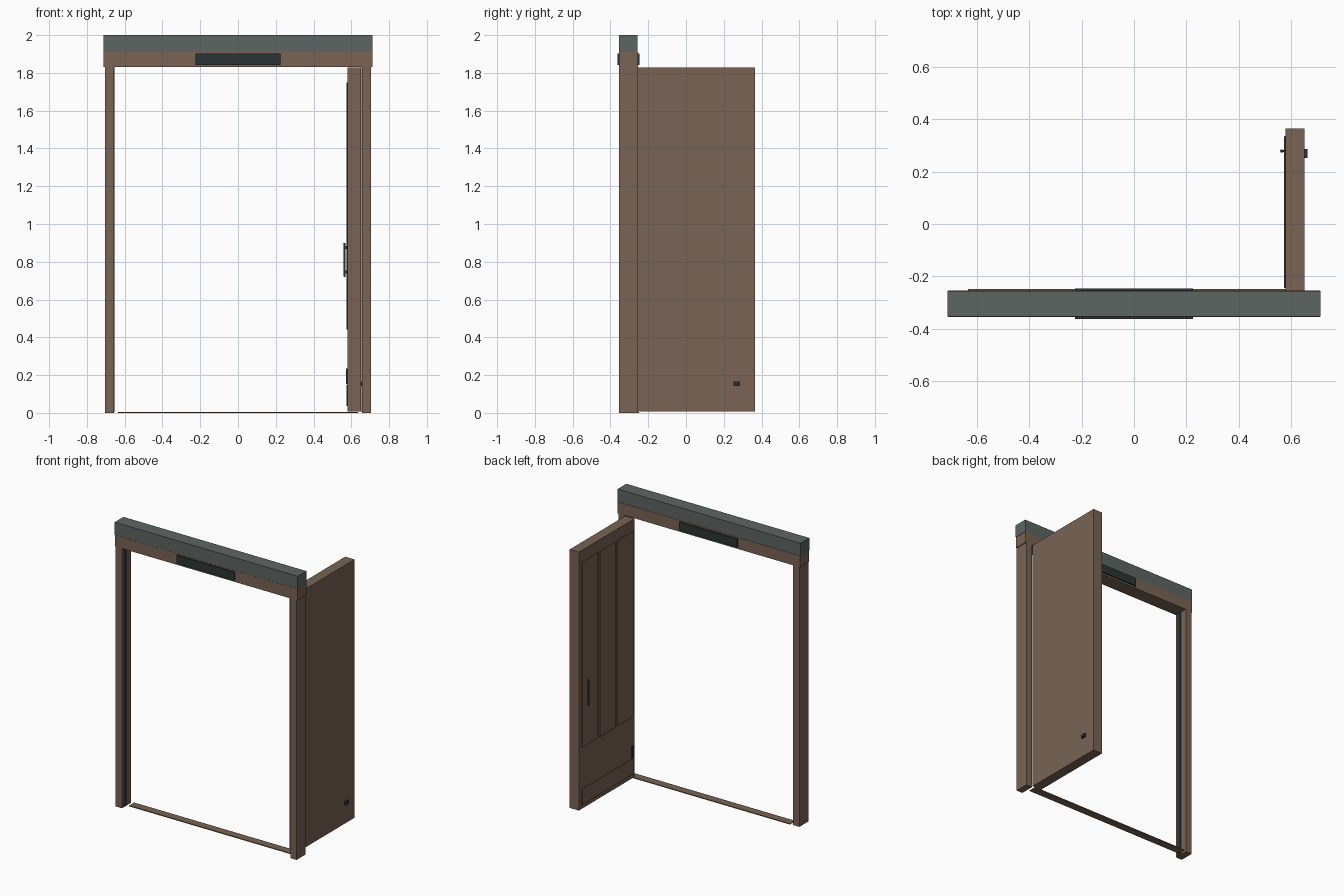
import bpy

if "Cube" in bpy.data.objects:
    bpy.data.objects.remove(bpy.data.objects["Cube"])

def mat(name, rgb):
    m = bpy.data.materials.new(name)
    m.diffuse_color = (*rgb, 1)
    m.use_nodes = True
    m.node_tree.nodes["Principled BSDF"].inputs["Base Color"].default_value = m.diffuse_color
    return m

BROWN = mat("brown wood", (0.19, 0.126, 0.088))
SLATE = mat("slate grey", (0.108, 0.13, 0.124))
DARK = mat("dark metal", (0.025, 0.034, 0.035))

def box(name, x, y, z, m, bevel=0.0, segments=1):
    """Box from (min, max) ranges along each axis."""
    bpy.ops.mesh.primitive_cube_add(size=1, location=[sum(r) / 2 for r in (x, y, z)])
    o = bpy.context.object
    o.name = name
    o.scale = [r[1] - r[0] for r in (x, y, z)]
    bpy.ops.object.transform_apply(location=False, rotation=False, scale=True)
    o.data.materials.append(m)
    if bevel:
        b = o.modifiers.new("bevel", 'BEVEL')
        b.width = bevel
        b.segments = segments
    return o

FY = (-0.355, -0.255)

# Frame: cap beam, header, posts, inner seals, threshold
box("cap_beam", (-0.713, 0.713), (-0.354, -0.257), (1.91, 2.0), SLATE)
box("header", (-0.711, 0.711), FY, (1.83, 1.91), BROWN)
for side, s in (("left", -1), ("right", 1)):
    box(side + "_post", sorted((s * 0.656, s * 0.705)), FY, (0, 1.83), BROWN)
    box(side + "_seal", sorted((s * 0.653, s * 0.657)), (-0.34, -0.305), (0.005, 1.83), DARK)
box("threshold", (-0.635, 0.635), (-0.305, -0.249), (0, 0.006), BROWN)

# Header plates, front and back
for side, y in (("front", (-0.363, -0.354)), ("back", (-0.256, -0.247))):
    box(side + "_header_plate", (-0.226, 0.226), y, (1.842, 1.902), DARK)

# Open door leaf
box("door_leaf", (0.58, 0.652), (-0.255, 0.365), (0.008, 1.828), BROWN)

# Raised panels on the inner face: three tall, one low and wide
for i in range(3):
    y1 = 0.338 - i * 0.197
    box(f"tall_panel_{i + 1}", (0.574, 0.581), (y1 - 0.182, y1), (0.44, 1.75), BROWN, 0.004)
box("low_panel", (0.574, 0.581), (-0.238, 0.338), (0.035, 0.15), BROWN, 0.004)

# Door hardware
box("hinge_plate", (0.573, 0.581), (-0.245, -0.222), (0.152, 0.235), DARK)
box("handle_bar", (0.559, 0.570), (0.273, 0.285), (0.72, 0.90), DARK, 0.004, 3)
for name, z in (("lower", 0.745), ("upper", 0.875)):
    box(name + "_handle_mount", (0.566, 0.581), (0.275, 0.283), (z - 0.008, z + 0.008), DARK)
box("door_stop", (0.651, 0.664), (0.252, 0.286), (0.143, 0.166), DARK)
